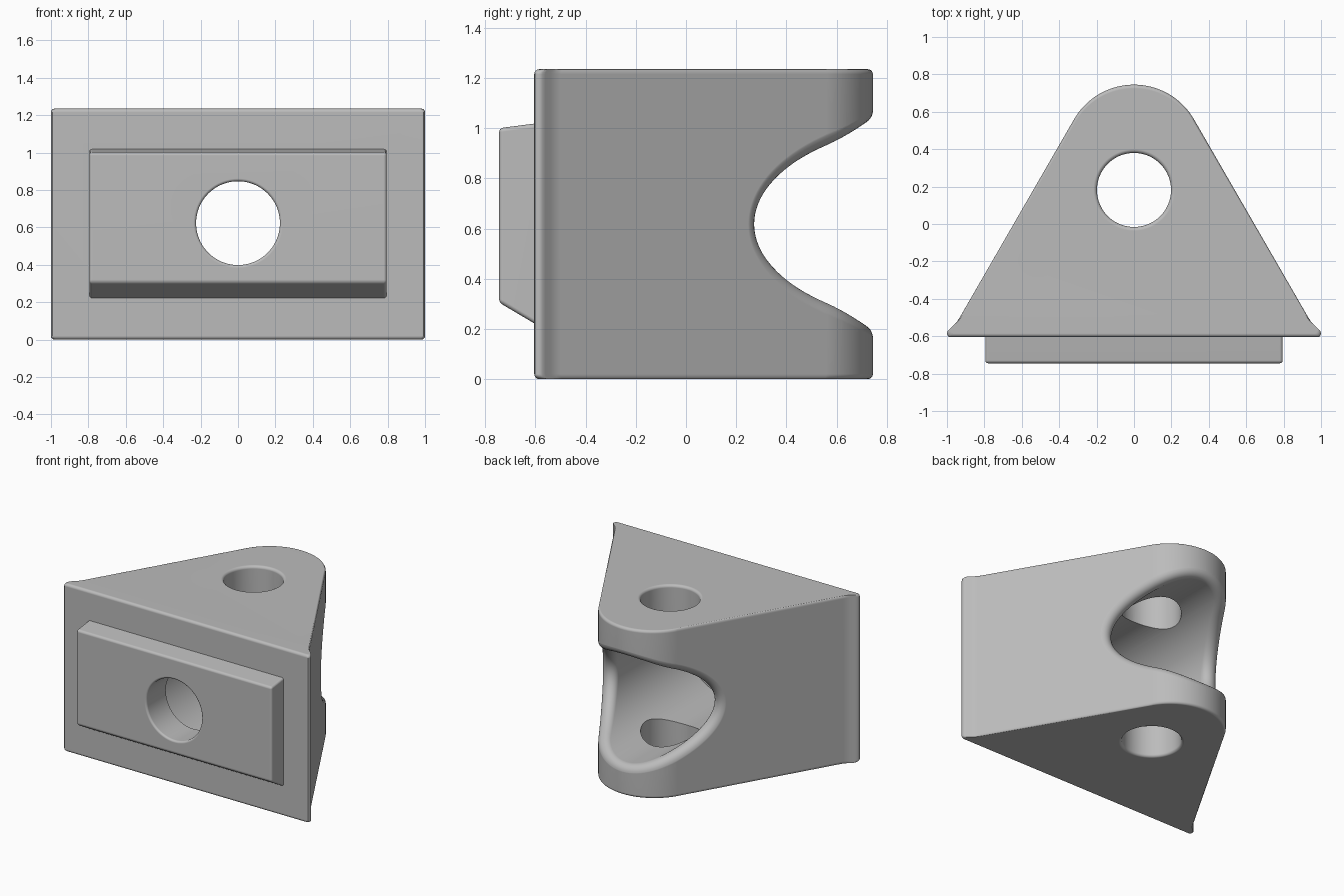
import bpy, bmesh, math
from mathutils import Vector

if "Cube" in bpy.data.objects:
    bpy.data.objects.remove(bpy.data.objects["Cube"], do_unlink=True)

H = 1.235                # block height
MID = H / 2              # height of the bore axis
FRONT, PLATE = -0.605, -0.745
NOSE_R, NOSE_Y = 0.37, 0.375   # rounded back nose
BORE_R, RIM = 0.397, 0.057     # back bore and its rim fillet
C30, S30 = math.cos(math.pi / 6), 0.5

grey = bpy.data.materials.new("plain grey")
grey.use_nodes = True
COLOUR = (0.5, 0.5, 0.5, 1)
grey.diffuse_color = COLOUR
grey.node_tree.nodes["Principled BSDF"].inputs["Base Color"].default_value = COLOUR


def finish(name, bm):
    bmesh.ops.recalc_face_normals(bm, faces=bm.faces)
    mesh = bpy.data.meshes.new(name)
    bm.to_mesh(mesh)
    bm.free()
    mesh.materials.append(grey)
    obj = bpy.data.objects.new(name, mesh)
    bpy.context.collection.objects.link(obj)
    return obj


def skin(name, rings):
    """Closed solid through a list of equal point rings, capped at both ends."""
    bm = bmesh.new()
    loops = [[bm.verts.new(p) for p in ring] for ring in rings]
    n = len(loops[0])
    for a, b in zip(loops, loops[1:]):
        for i in range(n):
            j = (i + 1) % n
            bm.faces.new((a[i], a[j], b[j], b[i]))
    bm.faces.new(loops[0])
    bm.faces.new(loops[-1])
    return finish(name, bm)


def lathe(name, profile, place, n=80):
    """Round cutter: profile of (radius, distance), place maps it to space."""
    angles = [math.tau * i / n for i in range(n)]
    return skin(name, [[place(r * math.cos(a), r * math.sin(a), t) for a in angles]
                       for r, t in profile])


def lip(r, t, f, way):
    """Rounded hole mouth, starting outside the surface at t."""
    pts = [(r + f, t - way * 0.05)]
    for k in range(6):
        a = k / 5 * math.pi / 2
        pts.append((r + f - f * math.sin(a), t + way * (f - f * math.cos(a))))
    return pts


def boolean(obj, other, operation):
    mod = obj.modifiers.new(operation, 'BOOLEAN')
    mod.object, mod.operation, mod.solver = other, operation, 'EXACT'
    bpy.context.view_layer.objects.active = obj
    bpy.ops.object.modifier_apply(modifier=mod.name)
    bpy.data.objects.remove(other, do_unlink=True)


# Wedge block: half outline from nose to flared front corner, then mirrored
half = []
for k in range(1, 25):
    a = k / 24 * math.pi / 3
    half.append((NOSE_R * math.sin(a), NOSE_Y + NOSE_R * math.cos(a)))
half += [(0.932, -0.5), (0.945, -0.52), (0.962, -0.54), (0.985, -0.56), (0.996, -0.572),
         (1.0, -0.583), (0.998, -0.594), (0.992, -0.602), (0.982, FRONT)]
outline = [(0, NOSE_Y + NOSE_R)] + half + [(-x, y) for x, y in reversed(half)]

EDGE, STEPS = 0.02, 4
levels = []
for k in range(STEPS + 1):
    a = k / STEPS * math.pi / 2
    levels.append((EDGE * (1 - math.sin(a)), EDGE * (1 - math.cos(a))))
levels += [(d, H - z) for d, z in reversed(levels)]
rings = []
for d, z in levels:
    s = 1 - d / 0.675
    rings.append([(x * (1 - d), 0.07 + (y - 0.07) * s, z) for x, y in outline])
block = skin("wedge_block", rings)

# Raised front plate with sloped top and bottom
bm = bmesh.new()
side = [(-0.57, 0.2), (FRONT, 0.222), (PLATE, 0.305), (PLATE, 1.0), (FRONT, 1.018), (-0.57, 1.022)]
ends = [[bm.verts.new((x, y, z)) for y, z in side] for x in (-0.795, 0.795)]
for i in range(len(side)):
    j = (i + 1) % len(side)
    bm.faces.new((ends[0][i], ends[0][j], ends[1][j], ends[1][i]))
for e in ends:
    bm.faces.new(e)
bmesh.ops.recalc_face_normals(bm, faces=bm.faces)
front_verts = {v for e in ends for v in e[2:4]}
edges = [e for e in bm.edges if front_verts & set(e.verts)]
bmesh.ops.bevel(bm, geom=edges, offset=0.016, segments=4, profile=0.5, affect='EDGES')
boolean(block, finish("front_plate", bm), 'UNION')

# Back bore with a rolled rim that follows the nose and the slanted sides
ARC = 10
rings = [[] for _ in range(ARC + 4)]
inner = NOSE_R - RIM
for i in range(128):
    phi = math.tau * i / 128
    out = Vector((math.cos(phi), 0, math.sin(phi)))
    c = out * (BORE_R + RIM)
    x = abs(c.x)
    if x <= inner * C30:
        c.y = NOSE_Y + math.sqrt(inner ** 2 - x ** 2)
        n = Vector((c.x, c.y - NOSE_Y, 0)).normalized()
    else:
        c.y = NOSE_Y + inner * S30 - (x - inner * C30) * C30 / S30
        n = Vector((math.copysign(C30, c.x), S30, 0))
    c.z += MID
    start = -out
    theta = start.angle(n)
    row = [Vector((out.x * BORE_R, -0.52, MID + out.z * BORE_R))]
    for k in range(ARC + 1):
        t = k / ARC
        d = (start * math.sin((1 - t) * theta) + n * math.sin(t * theta)) / math.sin(theta)
        row.append(c + d * RIM)
    row[-1] += n * 0.0008
    far = row[-1] + n * 0.1
    row += [far, Vector((far.x, 1.3, far.z))]
    for ring, p in zip(rings, row):
        ring.append(p)
boolean(block, skin("back_bore", rings), 'DIFFERENCE')

# Vertical pin hole through top and bottom
pin = lip(0.198, 0, 0.02, 1) + list(reversed(lip(0.198, H, 0.02, -1)))
boolean(block, lathe("pin_hole", pin, lambda u, v, t: (u, 0.182 + v, t)), 'DIFFERENCE')

# Front hole opening into the bore
hole = lip(0.224, PLATE, 0.015, 1) + [(0.224, -0.4)]
boolean(block, lathe("front_hole", hole, lambda u, v, t: (u, t, MID + 0.005 + v)), 'DIFFERENCE')

# Smooth shading with flat faces kept flat
bpy.ops.object.select_all(action='DESELECT')
block.select_set(True)
bpy.context.view_layer.objects.active = block
bpy.ops.object.shade_smooth_by_angle(angle=math.radians(35))
weighted = block.modifiers.new("even_normals", 'WEIGHTED_NORMAL')
weighted.keep_sharp = True
